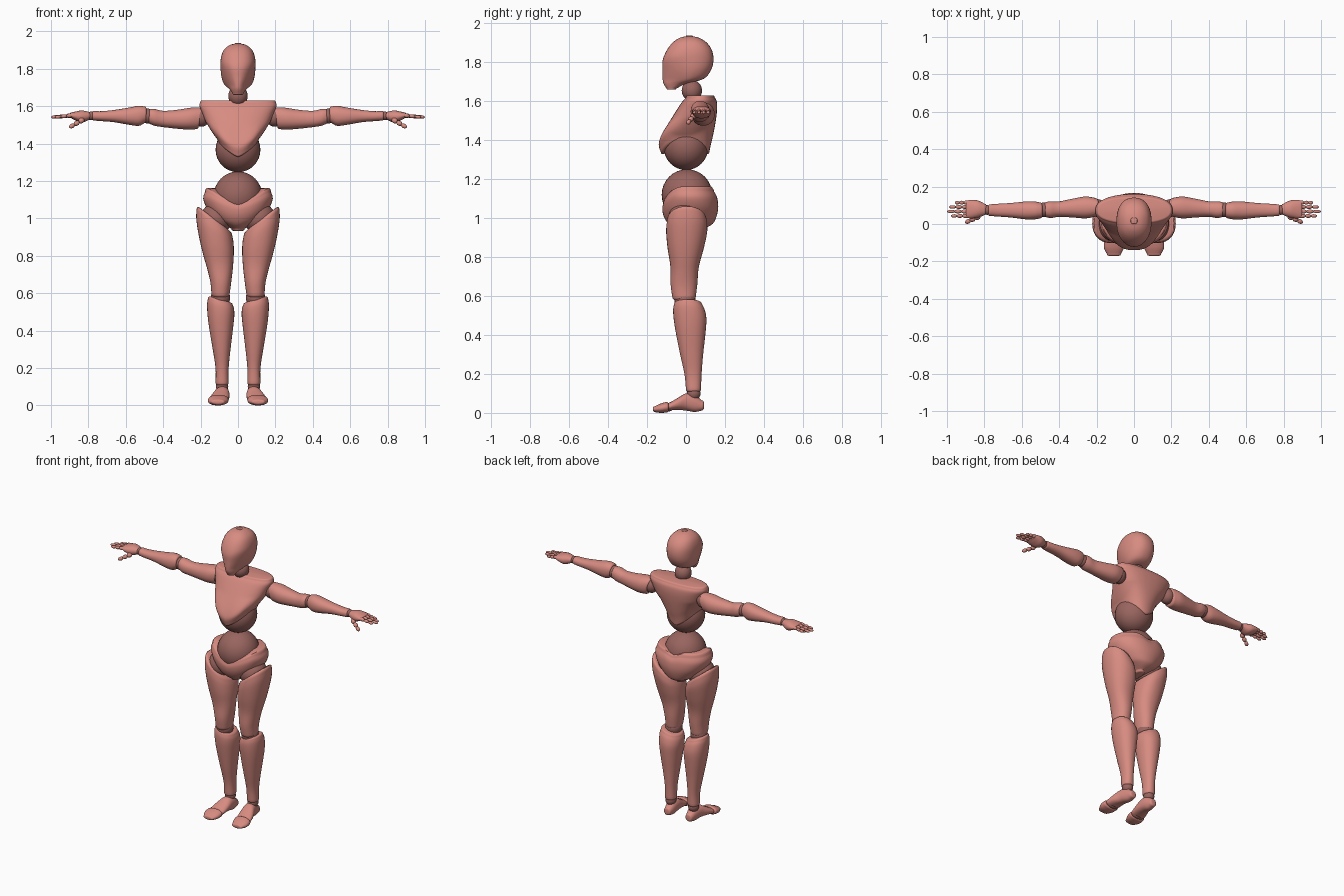
import bpy, bmesh, math
from mathutils import Vector

cube = bpy.data.objects.get("Cube")
if cube:
    bpy.data.objects.remove(cube, do_unlink=True)


def material(name, rgb):
    m = bpy.data.materials.new(name)
    m.use_nodes = True
    m.diffuse_color = (*rgb, 1)
    m.node_tree.nodes["Principled BSDF"].inputs["Base Color"].default_value = (*rgb, 1)
    return m


SKIN = material("light clay", (0.68, 0.26, 0.22))
JOINT = material("dark clay", (0.32, 0.13, 0.115))


def finish(name, bm, mat, mirror):
    bmesh.ops.recalc_face_normals(bm, faces=bm.faces)
    for f in bm.faces:
        f.smooth = True
    me = bpy.data.meshes.new(name)
    bm.to_mesh(me)
    bm.free()
    me.set_sharp_from_angle(angle=math.radians(50))
    me.materials.append(mat)
    ob = bpy.data.objects.new(name, me)
    bpy.context.scene.collection.objects.link(ob)
    if mirror:
        mod = ob.modifiers.new("other side", 'MIRROR')
        mod.use_mirror_merge = False
    return ob


def spline(rows, steps=4):
    """Smooth curve through the section rows."""
    out = []
    for i in range(len(rows) - 1):
        p = [rows[max(0, min(len(rows) - 1, i + k))] for k in (-1, 0, 1, 2)]
        for s in range(steps):
            t = s / steps
            out.append([b + 0.5 * t * (c - a + t * (2*a - 5*b + 4*c - d + t * (3*(b - c) + d - a)))
                        for a, b, c, d in zip(*p)])
    return out + [list(rows[-1])]


def lip_rows(row, r, sign):
    """Rounded rim at the end of a section stack."""
    out = []
    for a in (30, 60, 90):
        a = math.radians(a)
        k = r * (1 - math.cos(a))
        out.append([row[0] + sign * r * math.sin(a),
                    row[1] + k, row[2] - k, row[3] + k, row[4] - k])
    return out


def loft(name, axis, rows, mat=SKIN, lip=0.012, power=2.2, warp=None, mirror=True, n=32):
    """Rows are (position on axis, min and max on each of the two other axes)."""
    rows = spline(rows)
    rows = lip_rows(rows[0], lip, -1)[::-1] + rows + lip_rows(rows[-1], lip, 1)
    others = [i for i in range(3) if i != axis]
    bm = bmesh.new()
    rings = []
    for pos, a0, a1, b0, b1 in rows:
        ring = []
        for k in range(n):
            ang = 2 * math.pi * k / n
            p = Vector((0, 0, 0))
            p[axis] = pos
            for i, lo, hi, t in ((others[0], a0, a1, math.cos(ang)), (others[1], b0, b1, math.sin(ang))):
                p[i] = (lo + hi) / 2 + (hi - lo) / 2 * math.copysign(abs(t) ** (2 / power), t)
            ring.append(bm.verts.new(warp(p) if warp else p))
        rings.append(ring)
    for r, s in zip(rings, rings[1:]):
        for k in range(n):
            bm.faces.new((r[k], r[(k+1) % n], s[(k+1) % n], s[k]))
    for r in (rings[0], rings[-1]):
        c = bm.verts.new(sum((v.co for v in r), Vector()) / n)
        for k in range(n):
            bm.faces.new((r[k], r[(k+1) % n], c))
    return finish(name, bm, mat, mirror)


def sym(rows):
    return [(z, -w, w, y0, y1) for z, w, y0, y1 in rows]


def ball(name, centre, radii, mat=JOINT, mirror=True, aim=None, seg=32):
    bm = bmesh.new()
    bmesh.ops.create_uvsphere(bm, u_segments=seg, v_segments=seg // 2, radius=1)
    q = aim.to_track_quat('Z', 'Y') if aim else None
    for v in bm.verts:
        p = Vector([a * b for a, b in zip(v.co, radii)])
        if q:
            p.rotate(q)
        v.co = p + Vector(centre)
    return finish(name, bm, mat, mirror)


def digit(name, start, end, r, parts=3):
    """Finger made of overlapping rounded segments."""
    a, b = Vector(start), Vector(end)
    step = (b - a) / parts
    for i in range(parts):
        size = r * (1 - 0.1 * i)
        ball(f"{name}_segment_{i + 1}", a + step * (i + 0.5),
             (size, size, step.length * 0.56), SKIN, True, step, 16)


# Head, with cheeks tapering towards the chin
def head_warp(p):
    front = max(0, min(1, (0.02 - p.y) / 0.13))
    low = max(0, min(1, (1.83 - p.z) / 0.12))
    p.x *= 1 - 0.45 * front * low
    return p


loft("head", 2, sym([
    (1.665, .04, -.1, -.05), (1.69, .058, -.115, 0), (1.715, .076, -.12, .09),
    (1.76, .09, -.121, .128), (1.81, .094, -.12, .141), (1.86, .091, -.1, .134),
    (1.9, .076, -.07, .108), (1.925, .047, -.035, .07), (1.934, .018, 0, .035)]),
    lip=0.004, warp=head_warp, mirror=False, power=2.3, n=40)
ball("neck", (0, .03, 1.655), (.052, .052, .055), mirror=False)


# Chest shell over the rib ball, open in an arch at each side
def chest_warp(p):
    w = max(0, (1.52 - p.z) / 0.19)
    p.z += 0.08 * min(1, abs(p.x) / 0.11) ** 1.3 * w
    return p


loft("chest", 2, sym([
    (1.34, .105, -.13, .12), (1.38, .123, -.14, .128), (1.43, .143, -.122, .14),
    (1.5, .168, -.082, .153), (1.56, .19, -.045, .16), (1.6, .206, -.018, .158),
    (1.619, .203, 0, .148)]), warp=chest_warp, mirror=False, power=2.4, n=48)
ball("rib_ball", (0, 0, 1.367), (.12, .115, .12), mirror=False)
ball("belly_ball", (0, .005, 1.12), (.13, .13, .131), mirror=False)


# Pelvis, dipping at the front
def pelvis_warp(p):
    w = max(0, (p.z - 0.98) / 0.1)
    rise = 0.08 * (abs(p.x) / 0.16) ** 1.3 + 0.06 * max(0, p.y) / 0.15
    p.z += w * min(0.08, rise)
    return p


loft("pelvis", 2, sym([
    (.945, .035, -.055, .09), (.965, .07, -.085, .13), (.99, .12, -.105, .152),
    (1.02, .165, -.118, .165), (1.05, .186, -.122, .162), (1.07, .176, -.117, .147)]),
    warp=pelvis_warp, mirror=False, n=48)


# Legs
def thigh_warp(p):
    p.z += 0.72 * (p.x - 0.12) * max(0, min(1.1, (p.z - 0.78) / 0.2))
    return p


def shin_warp(p):
    p.z += 0.3 * (p.x - 0.095) * max(0, (p.z - 0.45) / 0.12)
    return p


ball("hip_ball", (.115, 0, 1.0), (.085, .09, .085))
loft("thigh", 2, [
    (.595, .045, .142, -.07, .05), (.66, .036, .148, -.079, .058),
    (.75, .026, .17, -.08, .066), (.85, .022, .202, -.095, .092),
    (.93, .025, .222, -.102, .109), (.975, .032, .222, -.098, .107)],
    lip=0.018, warp=thigh_warp)
ball("knee_ball", (.094, -.005, .575), (.052, .055, .055))
loft("shin", 2, [
    (.12, .05, .12, 0, .077), (.2, .05, .12, -.008, .08), (.3, .04, .135, -.03, .088),
    (.4, .028, .152, -.05, .099), (.48, .02, .163, -.063, .105),
    (.53, .021, .165, -.066, .096), (.555, .028, .16, -.062, .083)], warp=shin_warp)
ball("ankle_ball", (.085, .04, .1), (.033, .035, .035))
loft("foot", 1, [
    (-.08, .05, .152, .013, .055), (-.04, .046, .142, .015, .078), (0, .045, .126, .012, .1),
    (.045, .047, .115, .005, .095), (.08, .055, .106, .012, .065)])
ball("toe_joint", (.1, -.085, .03), (.046, .02, .022))
loft("toes", 1, [
    (-.16, .07, .145, .004, .034), (-.13, .055, .16, 0, .048), (-.1, .05, .16, .002, .057)], lip=0.01)


# Arms
def arm_warp(p):
    p.x -= 0.25 * (p.z - 1.53) * max(0, (0.35 - p.x) / 0.15)
    return p


ball("shoulder_ball", (.195, .085, 1.54), (.045, .048, .05))
loft("upper_arm", 0, [
    (.212, .038, .14, 1.477, 1.594), (.26, .03, .147, 1.475, 1.592), (.33, .035, .135, 1.48, 1.58),
    (.4, .038, .121, 1.488, 1.575), (.445, .032, .121, 1.495, 1.585),
    (.468, .036, .118, 1.504, 1.586)], warp=arm_warp)
ball("elbow_ball", (.482, .076, 1.547), (.036, .039, .04))
loft("forearm", 0, [
    (.5, .031, .114, 1.51, 1.598), (.53, .025, .12, 1.495, 1.602), (.58, .025, .12, 1.5, 1.593),
    (.66, .035, .112, 1.514, 1.58), (.73, .04, .108, 1.52, 1.573), (.77, .043, .105, 1.523, 1.574)],
    lip=0.01)
ball("wrist_ball", (.785, .075, 1.548), (.024, .026, .023))

# Hands
loft("palm", 0, [
    (.798, .048, .108, 1.527, 1.57), (.835, .034, .126, 1.512, 1.577),
    (.87, .03, .129, 1.524, 1.571), (.89, .032, .126, 1.535, 1.566)], lip=0.009, n=24)
for name, y, tip in (("index", .043, .98), ("middle", .067, 1.0), ("ring", .091, .99), ("little", .114, .96)):
    digit(f"{name}_finger", (.885, y, 1.551), (tip - .003, y, 1.541), .0115)
digit("thumb", (.825, .042, 1.53), (.9, .008, 1.487), .015)
